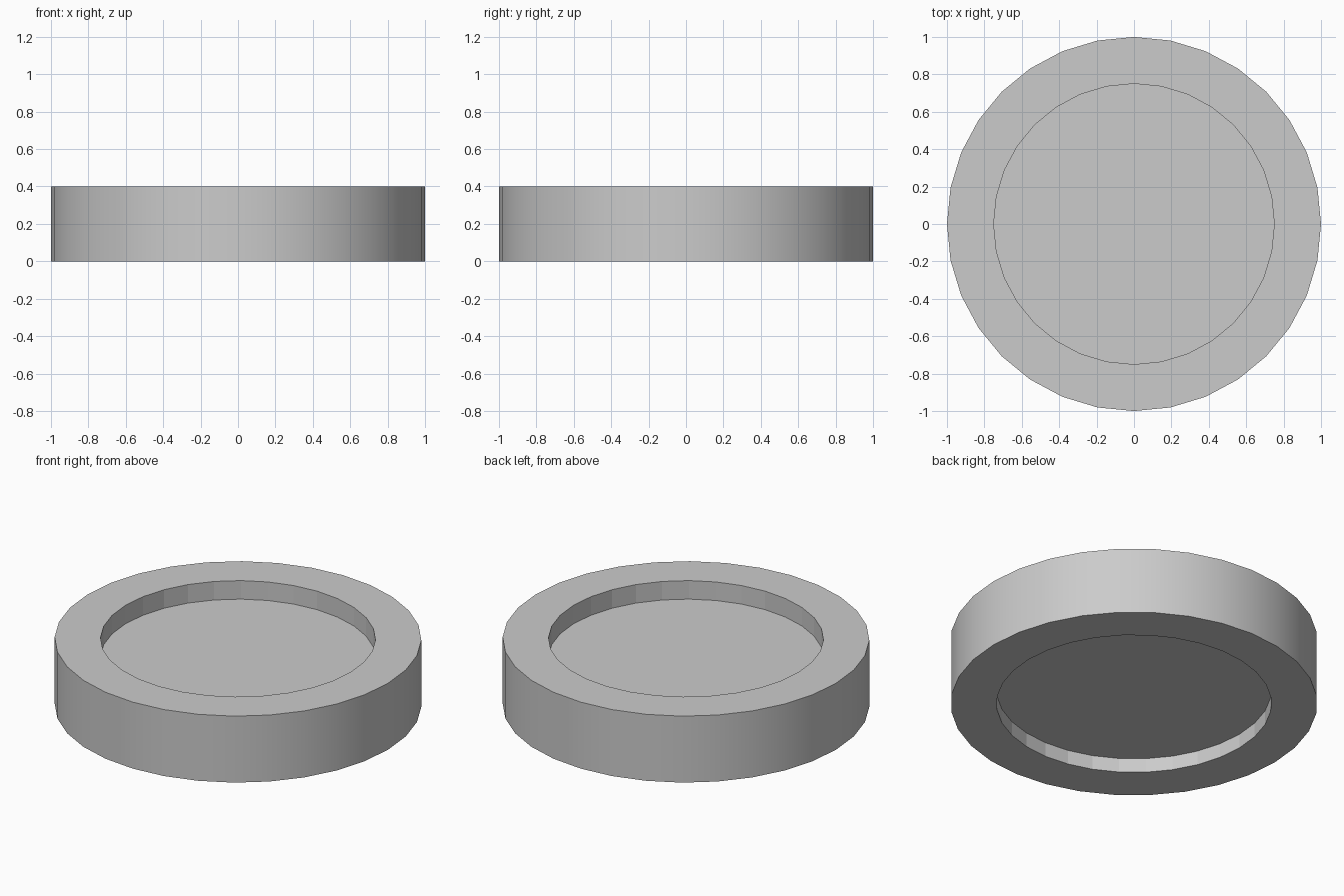
import bpy, bmesh, math

if "Cube" in bpy.data.objects:
    bpy.data.objects.remove(bpy.data.objects["Cube"])

SIDES = 32


def lathe(name, profile, smooth_segments=()):
    """Spin a closed (radius, z) profile into a ring; chosen segments are smooth."""
    bm = bmesh.new()
    rings = []
    for r, z in profile:
        if r == 0:
            rings.append([bm.verts.new((0, 0, z))] * SIDES)
        else:
            rings.append([bm.verts.new((r * math.cos(2 * math.pi * i / SIDES),
                                        r * math.sin(2 * math.pi * i / SIDES), z))
                          for i in range(SIDES)])
    for s in range(len(profile)):
        a, b = rings[s], rings[(s + 1) % len(profile)]
        for i in range(SIDES):
            j = (i + 1) % SIDES
            face = bm.faces.new((a[i], a[j], b[j], b[i]))
            face.smooth = s in smooth_segments
    bmesh.ops.recalc_face_normals(bm, faces=bm.faces)
    # Keep rim corners crisp
    for e in bm.edges:
        if e.calc_face_angle(0) > math.radians(30):
            e.smooth = False
    mesh = bpy.data.meshes.new(name)
    bm.to_mesh(mesh)
    bm.free()
    obj = bpy.data.objects.new(name, mesh)
    bpy.context.collection.objects.link(obj)
    return obj


# Outer rim: smooth outside wall, faceted inside wall
lathe("rim", [(1, 0), (1, 0.4), (0.75, 0.4), (0.75, 0)], smooth_segments=(0,))

# Recessed centre panel, set deeper from the top than from the bottom
bpy.ops.mesh.primitive_cylinder_add(vertices=SIDES, radius=0.75, depth=0.203,
                                    location=(0, 0, 0.187),
                                    rotation=(0, 0, math.radians(90)))
bpy.context.object.name = "centre_panel"
